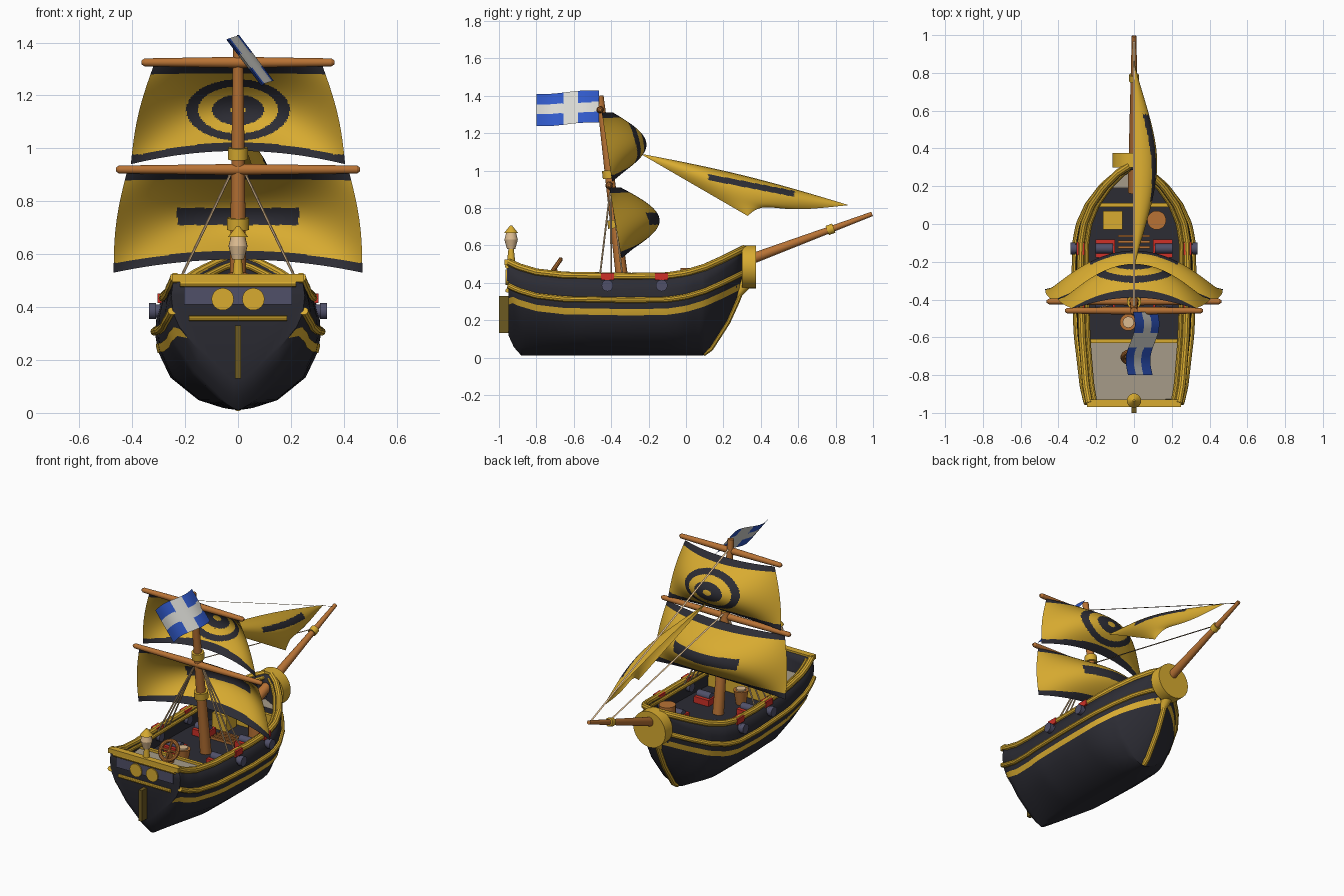
import bpy, bmesh, math
from mathutils import Vector as V

if "Cube" in bpy.data.objects:
    bpy.data.objects.remove(bpy.data.objects["Cube"])

def material(name, *rgb):
    m = bpy.data.materials.new(name)
    m.diffuse_color = (*rgb, 1)
    m.use_nodes = True
    m.node_tree.nodes["Principled BSDF"].inputs["Base Color"].default_value = m.diffuse_color
    return m

YELLOW = material("golden yellow", .69, .41, .03)
DARK = material("charcoal", .025, .025, .034)
WOOD = material("orange wood", .48, .17, .035)
CREAM = material("rope cream", .72, .50, .28)
SLATE = material("slate", .08, .08, .14)
RED = material("red", .62, .03, .02)
BLUE = material("blue", .03, .10, .58)
WHITE = material("white", .70, .70, .66)
DECK = material("deck beige", .38, .33, .25)
OLIVE = material("dark gold", .15, .10, .015)

# ---------- helpers ----------
def mesh(name, verts, faces, mats, solid=0, rule=None):
    me = bpy.data.meshes.new(name)
    me.from_pydata([tuple(v) for v in verts], [], faces)
    ob = bpy.data.objects.new(name, me)
    bpy.context.collection.objects.link(ob)
    bm = bmesh.new()
    bm.from_mesh(me)
    bmesh.ops.remove_doubles(bm, verts=bm.verts, dist=1e-5)
    bmesh.ops.recalc_face_normals(bm, faces=bm.faces)
    for f in bm.faces:
        if rule:
            f.material_index = rule(f.calc_center_median())
    bm.to_mesh(me)
    bm.free()
    for m in mats:
        me.materials.append(m)
    if solid:
        s = ob.modifiers.new("thickness", 'SOLIDIFY')
        s.thickness, s.offset = solid, -1
    return ob

def grid(name, fn, nu, nv, mats, rule=None):
    verts = [fn(i / nu, j / nv) for i in range(nu + 1) for j in range(nv + 1)]
    n = nv + 1
    faces = [(i*n + j, i*n + j + 1, (i+1)*n + j + 1, (i+1)*n + j)
             for i in range(nu) for j in range(nv)]
    return mesh(name, verts, faces, mats, 0, rule)

def box(name, x0, x1, y0, y1, z0, z1, mat):
    v = [(x, y, z) for x in (x0, x1) for y in (y0, y1) for z in (z0, z1)]
    f = [(0, 1, 3, 2), (4, 6, 7, 5), (0, 4, 5, 1), (2, 3, 7, 6), (0, 2, 6, 4), (1, 5, 7, 3)]
    return mesh(name, v, f, [mat])

def rod(name, a, b, r0, r1, mat, n=20):
    """Tapered cylinder from a to b."""
    a, b = V(a), V(b)
    bpy.ops.mesh.primitive_cone_add(vertices=n, radius1=r0, radius2=r1, depth=(b - a).length,
                                    location=(a + b) / 2, rotation=(b - a).to_track_quat('Z', 'Y').to_euler())
    ob = bpy.context.object
    ob.name = name
    ob.data.materials.append(mat)
    return ob

def tube(name, pts, r, mat):
    cu = bpy.data.curves.new(name, 'CURVE')
    cu.dimensions, cu.bevel_depth, cu.bevel_resolution, cu.use_fill_caps = '3D', r, 3, True
    sp = cu.splines.new('POLY')
    sp.points.add(len(pts) - 1)
    for p, c in zip(sp.points, pts):
        p.co = (*c, 1)
    cu.materials.append(mat)
    ob = bpy.data.objects.new(name, cu)
    bpy.context.collection.objects.link(ob)
    return ob

def lerp(a, b, t):
    return a + (b - a) * t

def interp(tab, x):
    for (x0, v0), (x1, v1) in zip(tab, tab[1:]):
        if x <= x1:
            return lerp(v0, v1, max(0, (x - x0) / (x1 - x0)))
    return tab[-1][1]

# ---------- hull lines: sheer height, keel height, half breadth, sections ----------
SHEER = [(-.95, .515), (-.9, .49), (-.8, .46), (-.65, .443), (-.3, .437), (-.1, .44), (0, .455),
         (.1, .485), (.2, .53), (.31, .585)]
KEEL = [(-.95, .12), (-.92, .055), (-.88, .01), (.09, .01), (.13, .05), (.22, .19), (.27, .30), (.31, .42)]
WIDTH = [(-.95, .255), (-.85, .275), (-.6, .30), (-.3, .312), (-.1, .308), (0, .29), (.1, .245),
         (.2, .17), (.27, .095), (.31, .03)]
MIDSHIP = [(0, 0), (.02, .18), (.09, .48), (.29, .82), (.52, .97), (.65, 1), (.82, .99), (1, .93)]
ENDS = [(0, 0), (.02, .06), (.09, .22), (.29, .58), (.52, .87), (.65, .96), (.82, .99), (1, .95)]
YS = sorted({round(-.95 + i * .03, 3) for i in range(43)} | {t[0] for t in KEEL} | {.31})

def section(y, b):
    t = min(1, max(0, (-.55 - y) / .4, (y + .05) / .4))
    return lerp(interp(MIDSHIP, b), interp(ENDS, b), t)

def hull_x(y, z):
    zb, s = interp(KEEL, y), interp(SHEER, y)
    return interp(WIDTH, y) * section(y, (z - zb) / (s - zb))

verts, n = [], 2 * len(MIDSHIP) - 1
for y in YS:
    zb, s, w = interp(KEEL, y), interp(SHEER, y), interp(WIDTH, y)
    half = [(section(y, b) * w, y, lerp(zb, s, b)) for b, a in MIDSHIP]
    verts += [(-x, yy, z) for x, yy, z in half[:0:-1]] + half
faces = [(i*n + j, i*n + j + 1, (i+1)*n + j + 1, (i+1)*n + j)
         for i in range(len(YS) - 1) for j in range(n - 1)]
faces += [tuple(range(n)), tuple(range(len(verts) - n, len(verts)))]
mesh("hull", verts, faces, [DARK], solid=.025)

# decks
def deck(name, y0, y1, z, mat):
    grid(name, lambda u, v: ((2*v - 1) * max(0, hull_x(lerp(y0, y1, u), z) - .012), lerp(y0, y1, u), z),
         12, 2, [mat])
deck("quarter_deck", -.94, -.62, .39, DECK)
deck("main_deck", -.62, .1, .32, DARK)
deck("fore_deck_front", .19, .29, .43, DECK)
deck("fore_deck", .1, .19, .40, DARK)
box("quarter_deck_step", -.27, .27, -.63, -.61, .32, .405, YELLOW)
box("fore_deck_step", -.21, .21, .09, .11, .32, .445, YELLOW)

# rails, mouldings and painted stripe along each side
for s, side in ((-1, "left"), (1, "right")):
    def sheer_line(inset):
        return [(s * max(0, hull_x(y, interp(SHEER, y)) - inset), y, interp(SHEER, y) - .003) for y in YS]
    tube(side + "_rail", sheer_line(.005), .02, YELLOW)
    tube(side + "_inner_rail", [(x, y, z - .012) for x, y, z in sheer_line(.036)], .013, YELLOW)
    tube(side + "_moulding", [(s * (hull_x(y, interp(SHEER, y) - .13) + .004), y, interp(SHEER, y) - .13)
                              for y in YS], .016, YELLOW)
    def stripe(u, v):
        y = lerp(-.95, .285, u)
        z = interp(SHEER, y) - lerp(.178, .212, v) - (.02 if y < -.93 else 0)
        return s * (hull_x(y, z) + .004), y, z
    grid(side + "_stripe", stripe, 50, 2, [YELLOW])

# stern details
box("stern_rail", -.25, .25, -.97, -.93, .495, .525, YELLOW)
tube("stern_upper_trim", [(-.22, -.955, .488), (.22, -.955, .488)], .013, YELLOW)
tube("stern_lower_trim", [(-.185, -.955, .358), (.185, -.955, .358)], .011, YELLOW)
box("stern_window", -.205, .205, -.957, -.949, .41, .475, SLATE)
for x in (-.058, .058):
    rod("stern_disc", (x, -.945, .43), (x, -.965, .43), .042, .042, YELLOW, 24)
box("rudder", -.012, .012, -1, -.93, .13, .33, OLIVE)
rod("lantern_stem", (0, -.935, .51), (0, -.935, .585), .022, .014, YELLOW)
rod("lantern_lower", (0, -.935, .58), (0, -.935, .63), .022, .036, CREAM)
rod("lantern_upper", (0, -.935, .63), (0, -.935, .67), .036, .026, CREAM)
rod("lantern_cap", (0, -.935, .665), (0, -.935, .705), .038, .006, YELLOW)

# bow details
tube("stem", [(0, .09, .022), (0, .13, .05), (0, .22, .19), (0, .27, .30), (0, .31, .40)], .018, YELLOW)
rod("bow_bracket", (0, .27, .33), (0, .335, .42), .02, .04, YELLOW)
rod("figurehead_disc", (0, .30, .485), (0, .375, .485), .115, .115, YELLOW, 32)
rod("bowsprit", (0, .17, .46), (0, .995, .768), .033, .012, WOOD)
rod("bowsprit_ring", (0, .755, .679), (0, .79, .692), .026, .026, YELLOW)

# mast, rings and yards
def mast_y(z):
    return -.345 - .121 * (z - .45)
rod("mast", (0, mast_y(.32), .32), (0, mast_y(1.4), 1.4), .034, .019, WOOD)
for z, r in ((.715, .042), (.98, .038)):
    rod("mast_ring", (0, mast_y(z - .022), z - .022), (0, mast_y(z + .022), z + .022), r, r, YELLOW)
for name, z, w in (("upper_yard", 1.325, .365), ("lower_yard", .92, .462)):
    for s in (-1, 1):
        y = mast_y(z) - .008
        rod(name, (0, y, z), (s * (w - .012), y, z), .021, .015, WOOD)
        rod(name + "_tip", (s * (w - .012), y, z), (s * w, y, z), .015, .007, WOOD)

# square sails
def square_sail(name, xt, xb, zt, zb, yt, yb, belly, emblem):
    def fn(a, v):
        u = 2*a - 1
        c = 1 - u*u
        return (u * (lerp(xt, xb, v) + .015 * math.sin(math.pi * v)),
                lerp(yt, yb, v) + c * (.06 + belly * math.sin(math.pi * v)),
                lerp(zt, zb, v) + c * .05 * v)
    def rule(p):
        c = 1 - (p.x / lerp(xt, xb, .5))**2
        v = (zt - p.z) / (zt - zb - .05 * max(0, c))
        return int(v < .08 or v > .9 or emblem(p))
    grid(name, fn, 130, 110, [YELLOW, DARK], rule)

def target(p):
    e = math.hypot(p.x / .195, (p.z - 1.145) / .115)
    return .15 < e < .5 or .77 < e < 1
square_sail("upper_sail", .32, .405, 1.31, .94, -.45, -.395, .15, target)
square_sail("lower_sail", .42, .47, .91, .53, -.41, -.345, .175,
            lambda p: abs(p.x) < .23 and .71 < p.z < .775)

# jib, with a hollow foot and a pointed lower corner
A, B, C = V((0, -.245, 1.09)), V((0, .87, .815)), V((.11, .33, .757))
def jib(u, w):
    p = A.lerp(B, u).lerp(C, w)
    p.x += .085 * math.sin(math.pi * math.sqrt(w)) * 4 * u * (1 - u)
    p.z += .02 * math.sin(math.pi * u) * (1 - w) + .036 * math.sin(math.pi * w**4) * u
    return p
grid("jib", jib, 90, 60, [YELLOW, DARK],
     lambda p: int(.12 < p.y < .58 and abs(p.z - .965 + .196 * (p.y - .12)) < .016))

# flag: white cross on blue
def flag(u, v):
    return (-.005 - .03*u + .13*v + .016 * math.sin(6.5 * u), lerp(-.465, -.8, u),
            1.428 - .018*u - .172*v + .004 * math.sin(6 * u))
grid("flag", flag, 60, 40, [BLUE, WHITE],
     lambda p: int(-.655 < p.y < -.575 or abs(p.z - 1.342 - .05 * (p.y + .465)) < .026))

# rigging: shrouds, and flat stays to the bowsprit
for s in (-1, 1):
    for y in (-.46, -.40, -.34):
        rod("shroud", (s * .02, mast_y(.92), .92), (s * .25, y, .44), .005, .005, CREAM, 6)
for name, a, b in (("upper_stay", (mast_y(1.35), 1.35), (.98, .765)),
                   ("lower_stay", (mast_y(.95), .95), (.77, .70))):
    grid(name, lambda u, v: ((v - .5) * .012, lerp(a[0], b[0], u), lerp(a[1], b[1], u)), 1, 1, [CREAM])

# cannon muzzles, low carriages inside and port lids
for s in (-1, 1):
    for y in (-.42, -.13):
        rod("cannon", (s * .25, y, .385), (s * .33, y, .385), .028, .024, SLATE)
        rod("cannon_muzzle", (s * .31, y, .385), (s * .337, y, .385), .031, .031, SLATE)
        xs = sorted((s * .10, s * .205))
        box("cannon_carriage", *xs, y - .048, y + .048, .32, .36, RED)
        rod("cannon_breech", (s * .11, y, .362), (s * .205, y, .362), .026, .026, SLATE)
        box("port_lid", *sorted((s * .262, s * .304)), y - .035, y + .035, .415, .452, RED)

# steering wheel, tilted towards the stern
hub, tilt = V((0, -.705, .475)), math.radians(55)
bpy.ops.mesh.primitive_torus_add(major_radius=.06, minor_radius=.012, major_segments=28, minor_segments=10,
                                 location=hub, rotation=(tilt, 0, 0))
wheel = bpy.context.object
wheel.name = "wheel_rim"
wheel.data.materials.append(WOOD)
for k in range(2):
    c, d = math.cos(k * math.pi / 2), math.sin(k * math.pi / 2)
    spoke = V((c, d * math.cos(tilt), d * math.sin(tilt))) * .06
    rod("wheel_spoke", hub - spoke, hub + spoke, .008, .008, WOOD, 8)
rod("wheel_stand", (0, -.68, .39), hub, .015, .015, WOOD)

# deck cargo
box("crate", -.165, -.06, -.03, .07, .32, .42, YELLOW)
rod("barrel", (.12, .02, .32), (.12, .02, .48), .05, .05, WOOD)
rod("capstan", (-.03, -.52, .32), (-.03, -.52, .41), .03, .045, WOOD)
rod("capstan_top", (-.03, -.52, .41), (-.03, -.52, .42), .03, .03, CREAM)
for i in range(4):
    box("grating_slat", -.085, .085, -.16 + i * .03, -.147 + i * .03, .32, .335, WOOD)

# turn curves into meshes, then smooth with sharp edges kept
bpy.ops.object.select_all(action='DESELECT')
for ob in bpy.context.scene.objects:
    if ob.type == 'CURVE':
        ob.select_set(True)
        bpy.context.view_layer.objects.active = ob
bpy.ops.object.convert(target='MESH')
bpy.ops.object.select_all(action='SELECT')
bpy.ops.object.shade_smooth_by_angle(angle=math.radians(35))
